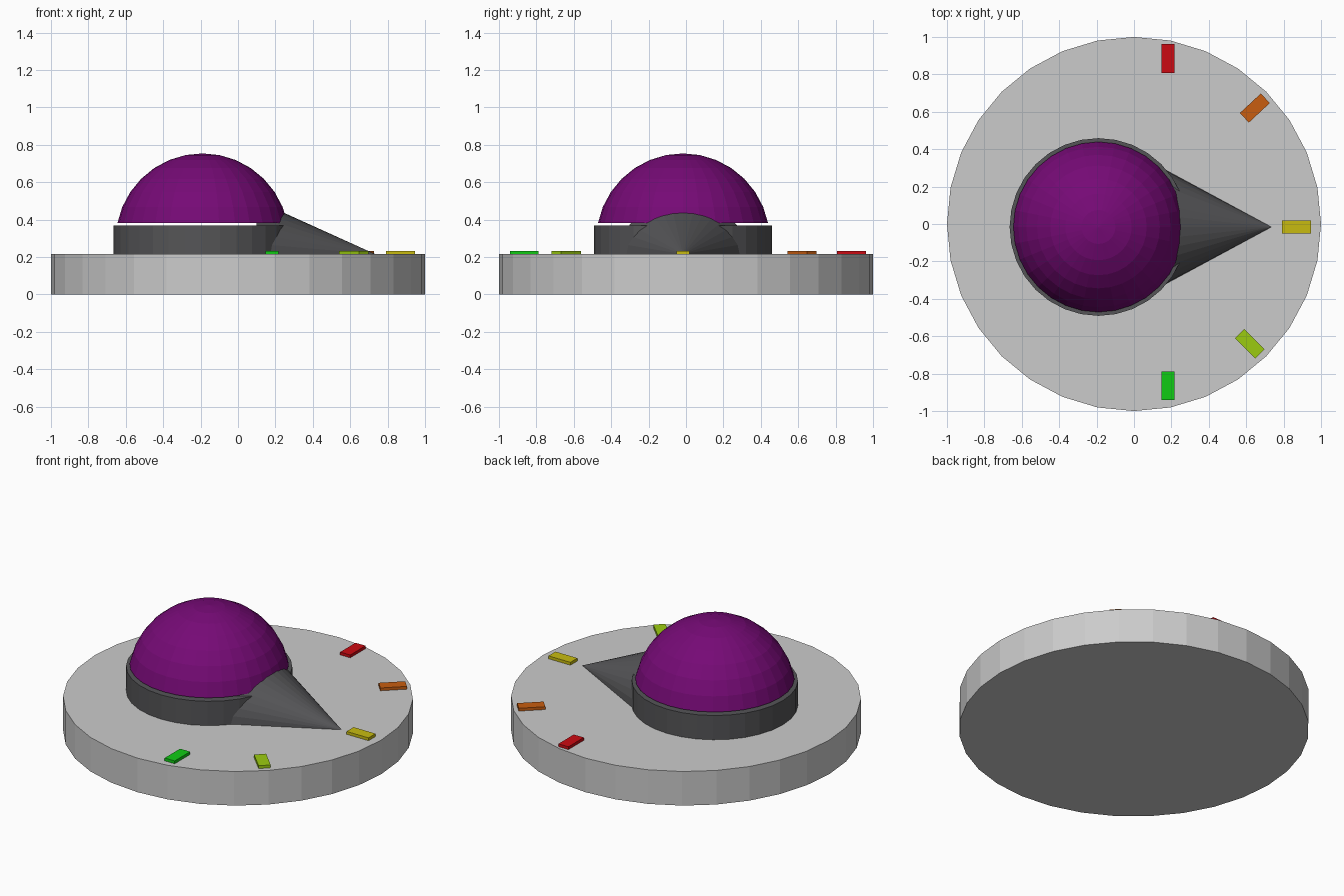
import bpy, bmesh
from math import radians
from mathutils import Matrix, Vector

if "Cube" in bpy.data.objects:
    bpy.data.objects.remove(bpy.data.objects["Cube"])

FLOOR = 0.215            # top of the base plate
CX, CY = -0.19, -0.016   # knob centre


def finish(name, bm, color=None):
    bmesh.ops.recalc_face_normals(bm, faces=bm.faces)
    mesh = bpy.data.meshes.new(name)
    bm.to_mesh(mesh)
    bm.free()
    obj = bpy.data.objects.new(name, mesh)
    bpy.context.collection.objects.link(obj)
    if color:
        mat = bpy.data.materials.new(name + "_color")
        mat.diffuse_color = (*color, 1)
        mat.use_nodes = True
        mat.node_tree.nodes["Principled BSDF"].inputs["Base Color"].default_value = mat.diffuse_color
        mesh.materials.append(mat)
    return obj


def cylinder(name, x, y, z0, z1, radius, color=None):
    bm = bmesh.new()
    bmesh.ops.create_cone(bm, cap_ends=True, segments=32, radius1=radius,
                          radius2=radius, depth=z1 - z0,
                          matrix=Matrix.Translation((x, y, (z0 + z1) / 2)))
    return finish(name, bm, color)


def cut_below(bm, z):
    # Remove everything under height z and close the opening
    geom = bm.verts[:] + bm.edges[:] + bm.faces[:]
    bmesh.ops.bisect_plane(bm, geom=geom, dist=1e-4, plane_co=(0, 0, z),
                           plane_no=(0, 0, 1), clear_inner=True)
    bmesh.ops.holes_fill(bm, edges=[e for e in bm.edges if e.is_boundary], sides=0)


DARK = (0.09, 0.09, 0.095)

# Round base plate and knob collar
cylinder("base_plate", 0, 0, 0, FLOOR, 1.0)
cylinder("knob_collar", CX, CY, FLOOR, 0.368, 0.475, DARK)

# Dome: top seven rings of a sphere, floating just above the collar
bm = bmesh.new()
R, DOME_Z = 0.464, 0.29
bmesh.ops.create_uvsphere(bm, u_segments=32, v_segments=16, radius=R,
                          matrix=Matrix.Translation((CX, CY, DOME_Z)))
cut_below(bm, DOME_Z + 0.195 * R)
finish("dome", bm, (0.18, 0.003, 0.18))

# Pointer: flattened half cone lying along +x
bm = bmesh.new()
X0, X1 = 0.10, 0.735
bmesh.ops.create_cone(bm, cap_ends=True, segments=32, radius1=0.342, radius2=0,
                      depth=X1 - X0,
                      matrix=Matrix.Rotation(radians(90), 4, 'Y'))
bmesh.ops.scale(bm, vec=Vector((1, 1, 0.84)), verts=bm.verts)
bmesh.ops.translate(bm, vec=Vector(((X0 + X1) / 2, CY, FLOOR)), verts=bm.verts)
cut_below(bm, FLOOR)
finish("pointer", bm, DARK)

# Coloured dial marks: name, x, y, angle, colour
for name, x, y, angle, color in [
    ("mark_red", 0.182, 0.885, 90, (0.6, 0.003, 0.006)),
    ("mark_orange", 0.646, 0.62, 43, (0.58, 0.11, 0.005)),
    ("mark_yellow", 0.869, -0.015, 0, (0.58, 0.5, 0.005)),
    ("mark_lime", 0.618, -0.64, -45, (0.33, 0.6, 0.005)),
    ("mark_green", 0.182, -0.864, 90, (0.005, 0.6, 0.007)),
]:
    bm = bmesh.new()
    bmesh.ops.create_cube(bm, size=1, matrix=Matrix.Translation((x, y, 0.2215))
                          @ Matrix.Rotation(radians(angle), 4, 'Z')
                          @ Matrix.Diagonal((0.153, 0.07, 0.023, 1)))
    finish(name, bm, color)
